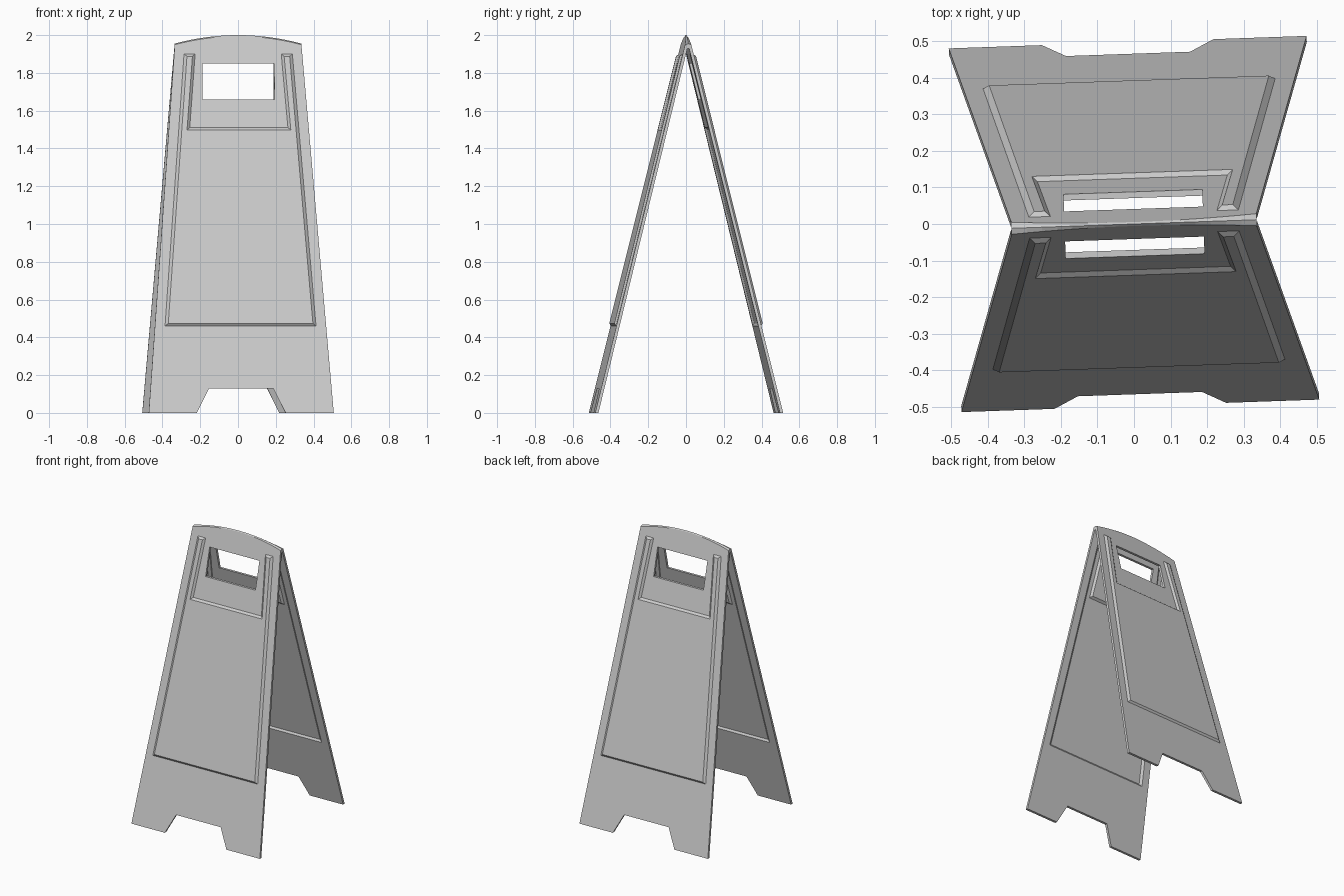
import bpy
import bmesh
import math
from mathutils import Vector

if "Cube" in bpy.data.objects:
    bpy.data.objects.remove(bpy.data.objects["Cube"])

BASE_Y, SLOPE = 0.498, 0.247      # half spread at the floor and lean of each board
WALL, RAISE = 0.017, 0.012        # sheet thickness and height of the raised field
HINGE_Z = 1.93                    # where the boards meet the hinge
TURN = math.radians(2)

grey = bpy.data.materials.new("light_grey_plastic")
grey.use_nodes = True
colour = (0.6, 0.6, 0.6, 1)
grey.diffuse_color = colour
grey.node_tree.nodes["Principled BSDF"].inputs["Base Color"].default_value = colour


def add_object(name, mesh, angle):
    obj = bpy.data.objects.new(name, mesh)
    obj.rotation_euler.z = angle
    bpy.context.collection.objects.link(obj)
    return obj


def finish(bm, name):
    bmesh.ops.recalc_face_normals(bm, faces=bm.faces[:])
    mesh = bpy.data.meshes.new(name)
    bm.to_mesh(mesh)
    bm.free()
    mesh.materials.append(grey)
    return mesh


def lean(z):
    return BASE_Y - SLOPE * z


def loop(bm, half):
    """Closed outline from its right half, mirrored to the left."""
    points = half + [(-x, z) for x, z in reversed(half)]
    verts = [bm.verts.new((x, 0, z)) for x, z in points]
    edges = [bm.edges.new((v, verts[(i + 1) % len(verts)])) for i, v in enumerate(verts)]
    return verts, edges


def board_mesh():
    bm = bmesh.new()
    # Outline with feet, hand hole, and the foot and top of the raised field
    _, outline = loop(bm, [(0.17, 0.13), (0.235, 0), (0.49, 0), (0.337, HINGE_Z)])
    _, hole = loop(bm, [(0.19, 1.66), (0.19, 1.85)])
    foot, foot_edges = loop(bm, [(0.40, 0.46), (0.287, 1.90), (0.228, 1.90), (0.26, 1.51)])
    top, top_edges = loop(bm, [(0.383, 0.474), (0.272, 1.888), (0.243, 1.888), (0.275, 1.498)])
    front = Vector((0, -1, 0))
    for edges in (outline + hole + foot_edges, top_edges):
        bmesh.ops.triangle_fill(bm, use_beauty=True, edges=edges, normal=front)
    # Bevelled rim of the raised field
    for i in range(len(foot)):
        j = (i + 1) % len(foot)
        bm.faces.new((foot[i], foot[j], top[j], top[i]))
    # Lean the sheet and lift the raised field
    for v in bm.verts:
        v.co.y = -lean(v.co.z)
    for v in top:
        v.co.y -= RAISE
    # Give the embossed sheet its thickness
    grown = bmesh.ops.extrude_face_region(bm, geom=bm.faces[:], use_keep_orig=True)
    inner = [g for g in grown["geom"] if isinstance(g, bmesh.types.BMVert)]
    bmesh.ops.translate(bm, verts=inner, vec=(0, WALL, 0))
    return finish(bm, "board")


def hinge_mesh(steps=16):
    """Arched ridge joining both boards."""
    bm = bmesh.new()
    sections = []
    for i in range(steps + 1):
        t = 2 * i / steps - 1
        crest = 2 - 0.045 * t * t
        edge = crest - 0.006
        profile = [(-lean(HINGE_Z), HINGE_Z), (-lean(edge), edge), (0, crest),
                   (lean(edge), edge), (lean(HINGE_Z), HINGE_Z)]
        sections.append([bm.verts.new((0.336 * t, y, z)) for y, z in profile])
    for a, b in zip(sections, sections[1:]):
        for k in range(len(a)):
            n = (k + 1) % len(a)
            bm.faces.new((a[k], a[n], b[n], b[k]))
    bm.faces.new(sections[0])
    bm.faces.new(sections[-1])
    return finish(bm, "hinge")


board = board_mesh()
add_object("front_board", board, TURN)
add_object("back_board", board, TURN + math.pi)
add_object("hinge_ridge", hinge_mesh(), TURN)
